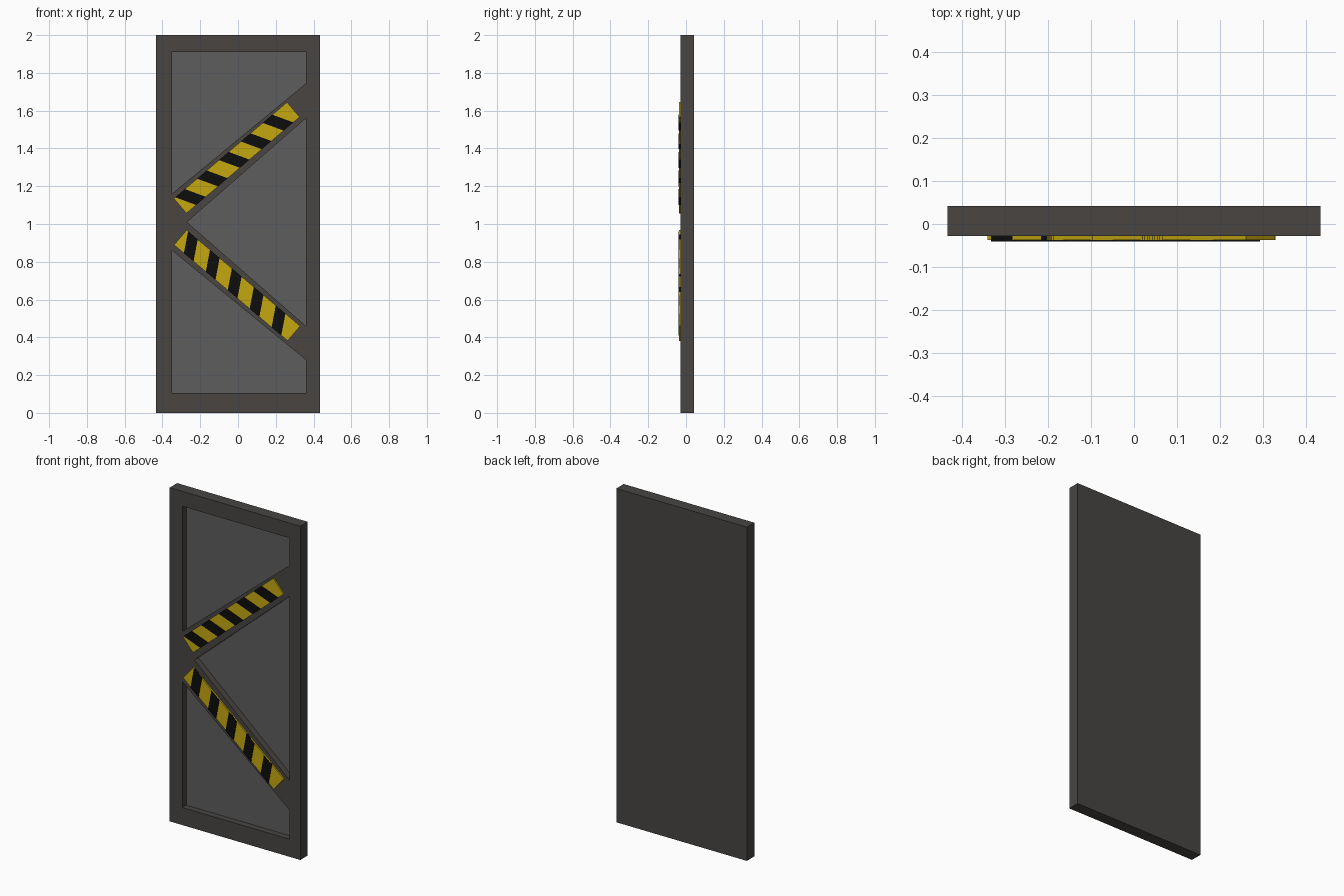
import bpy, bmesh, math
from mathutils import Vector

if "Cube" in bpy.data.objects:
    bpy.data.objects.remove(bpy.data.objects["Cube"])


def material(name, rgb):
    m = bpy.data.materials.new(name)
    m.diffuse_color = (*rgb, 1)
    m.use_nodes = True
    m.node_tree.nodes["Principled BSDF"].inputs["Base Color"].default_value = m.diffuse_color
    return m


FRAME = material("dark_frame", (0.065, 0.06, 0.055))
PANEL = material("grey_panel", (0.11, 0.11, 0.11))
YELLOW = material("hazard_yellow", (0.56, 0.39, 0.005))
BLACK = material("hazard_black", (0.004, 0.004, 0.004))


def prisms(name, outlines, y0, y1, mat):
    """Extrude one or more (x, z) outlines from y0 to y1 as one object."""
    bm = bmesh.new()
    for pts in outlines:
        face = bm.faces.new([bm.verts.new((x, y0, z)) for x, z in pts])
        ext = bmesh.ops.extrude_face_region(bm, geom=[face])
        verts = [g for g in ext["geom"] if isinstance(g, bmesh.types.BMVert)]
        bmesh.ops.translate(bm, verts=verts, vec=(0, y1 - y0, 0))
    bmesh.ops.recalc_face_normals(bm, faces=bm.faces)
    me = bpy.data.meshes.new(name)
    bm.to_mesh(me)
    bm.free()
    me.materials.append(mat)
    ob = bpy.data.objects.new(name, me)
    bpy.context.collection.objects.link(ob)
    return ob


# Door slab with three recessed panels between the diagonal braces
W, FRONT, BACK, RECESS = 0.433, -0.028, 0.042, 0.01
L, R, B, T = -0.35, 0.36, 0.105, 1.91
door = prisms("door", [[(-W, 0), (W, 0), (W, 2), (-W, 2)]], FRONT, BACK, FRAME)
recesses = [
    [(L, T), (L, 1.16), (R, 1.745), (R, T)],
    [(R, 1.56), (-0.27, 1.01), (R, 0.46)],
    [(L, 0.86), (L, B), (R, B), (R, 0.28)],
]
cutter = prisms("recess_cutter", recesses, FRONT - 0.1, RECESS, FRAME)
mod = door.modifiers.new("recesses", 'BOOLEAN')
mod.object = cutter
mod.solver = 'EXACT'
bpy.context.view_layer.objects.active = door
bpy.ops.object.modifier_apply(modifier=mod.name)
bpy.data.objects.remove(cutter)

# Lighter recessed panel faces
door.data.materials.append(PANEL)
for p in door.data.polygons:
    if p.normal.y < -0.9 and p.center.y > 0:
        p.material_index = 1

# Hazard strips: a yellow bar with five slanted black stripes each
LENGTH, WIDTH, LEAN, PITCH, STRIPE = 0.787, 0.103, 0.058, 0.152, 0.067


def hazard_strip(name, corner, angle):
    u = Vector((math.cos(angle), math.sin(angle)))
    v = Vector((u.y, -u.x))
    o = Vector(corner)

    def quad(a, b, lean):
        return [o + u * a, o + u * b,
                o + u * (b + lean) + v * WIDTH, o + u * (a + lean) + v * WIDTH]

    prisms(name + "_bar", [quad(0, LENGTH, 0)], -0.037, FRONT, YELLOW)
    stripes = [quad(0.01 + i * PITCH, 0.01 + i * PITCH + STRIPE, LEAN) for i in range(5)]
    prisms(name + "_stripes", stripes, -0.041, FRONT, BLACK)


hazard_strip("upper_hazard", (-0.34, 1.135), math.atan2(0.51, 0.6))
hazard_strip("lower_hazard", (-0.272, 0.968), math.atan2(-0.507, 0.6))
